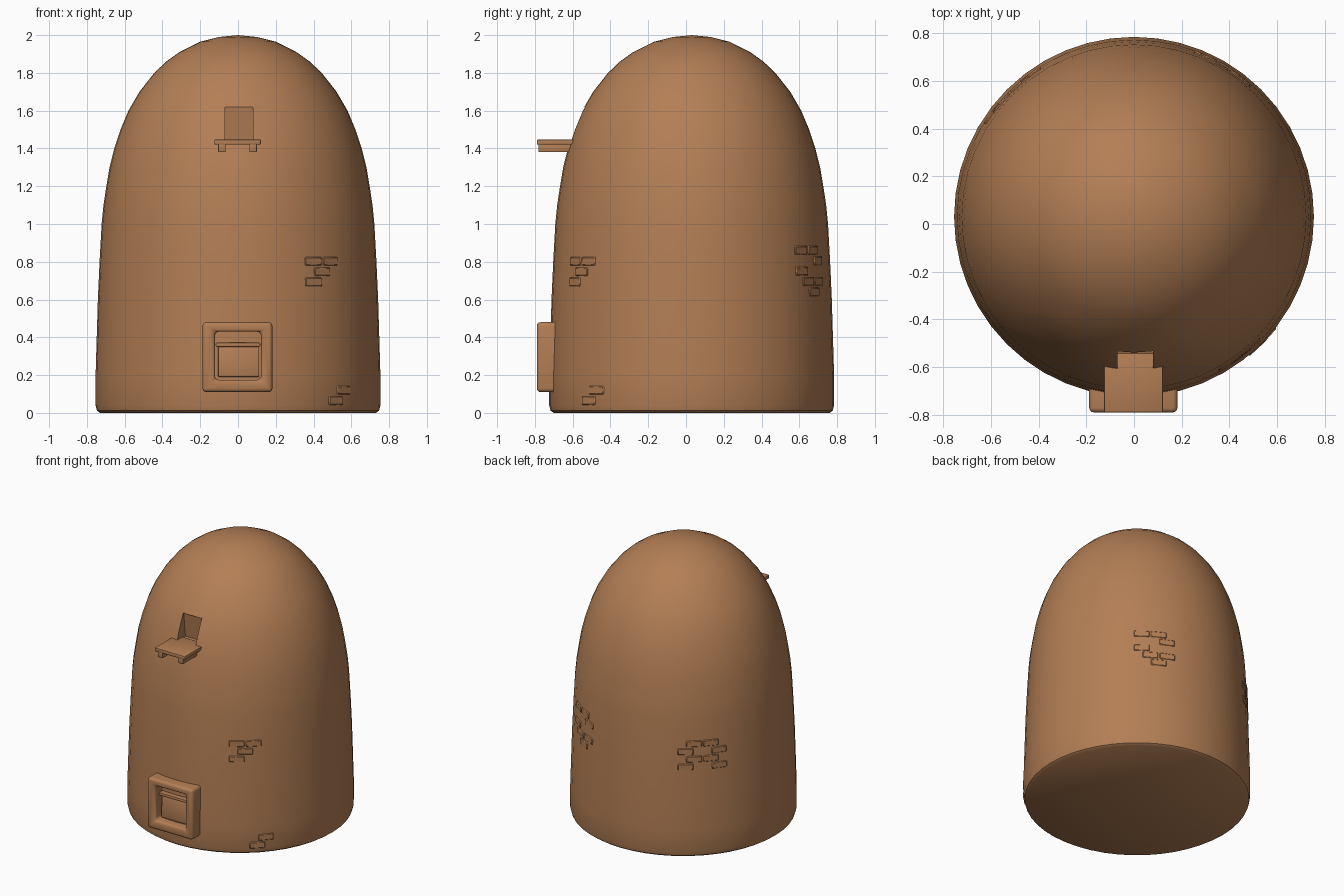
import bpy, bmesh, math, random
from mathutils import Matrix, Vector

random.seed(4)
cube = bpy.data.objects.get("Cube")
if cube:
    bpy.data.objects.remove(cube, do_unlink=True)

CENTRE_Y = 0.03
clay = bpy.data.materials.new("brown clay")
clay.use_nodes = True
clay.diffuse_color = (0.45, 0.21, 0.09, 1)
bsdf = next(n for n in clay.node_tree.nodes if n.type == "BSDF_PRINCIPLED")
bsdf.inputs["Base Color"].default_value = clay.diffuse_color
bsdf.inputs["Roughness"].default_value = 0.9


def finish(bm, name):
    bmesh.ops.recalc_face_normals(bm, faces=bm.faces)
    mesh = bpy.data.meshes.new(name)
    bm.to_mesh(mesh)
    bm.free()
    obj = bpy.data.objects.new(name, mesh)
    bpy.context.collection.objects.link(obj)
    mesh.materials.append(clay)
    return obj


def activate(obj):
    bpy.ops.object.select_all(action="DESELECT")
    obj.select_set(True)
    bpy.context.view_layer.objects.active = obj


def smooth(obj, degrees=40):
    activate(obj)
    bpy.ops.object.shade_smooth_by_angle(angle=math.radians(degrees))


def box(name, low, high):
    low, high = Vector(low), Vector(high)
    bm = bmesh.new()
    bmesh.ops.create_cube(bm, size=1)
    for v in bm.verts:
        v.co = (low + high) / 2 + v.co * (high - low)
    return finish(bm, name)


def bevel(obj, width, segments=2):
    mod = obj.modifiers.new("Bevel", "BEVEL")
    mod.width, mod.segments = width, segments
    activate(obj)
    bpy.ops.object.modifier_apply(modifier=mod.name)
    smooth(obj)


def cut(obj, cutter):
    mod = obj.modifiers.new("Cut", "BOOLEAN")
    mod.operation, mod.object, mod.solver = "DIFFERENCE", cutter, "EXACT"
    activate(obj)
    bpy.ops.object.modifier_apply(modifier=mod.name)
    bpy.data.objects.remove(cutter, do_unlink=True)


# Domed body, turned from a profile of (radius, height)
profile = [(0, 0), (0.73, 0), (0.747, 0.012), (0.754, 0.04), (0.754, 0.2), (0.748, 0.4),
           (0.742, 0.6), (0.733, 0.8), (0.722, 1), (0.712, 1.1), (0.697, 1.2), (0.68, 1.3),
           (0.655, 1.4), (0.622, 1.5), (0.58, 1.6), (0.522, 1.7), (0.443, 1.8),
           (0.38, 1.86), (0.31, 1.91), (0.2, 1.965), (0.1, 1.99), (0, 2)]


def radius_at(z):
    for (r0, z0), (r1, z1) in zip(profile[1:], profile[2:]):
        if z0 <= z <= z1:
            return r0 + (r1 - r0) * (z - z0) / (z1 - z0)


bm = bmesh.new()
verts = [bm.verts.new((r, CENTRE_Y, z)) for r, z in profile]
edges = [bm.edges.new(pair) for pair in zip(verts, verts[1:])]
bmesh.ops.spin(bm, geom=verts + edges, cent=(0, CENTRE_Y, 0), axis=(0, 0, 1),
               angle=math.tau, steps=48, use_duplicate=False)
bmesh.ops.remove_doubles(bm, verts=bm.verts, dist=0.0005)
body = finish(bm, "domed_body")

# Window recess with a back wall that leans forward
window = box("window_cutter", (-0.07, -0.95, 1.44), (0.08, -0.51, 1.62))
for v in window.data.vertices:
    if v.co.y > -0.6 and v.co.z > 1.5:
        v.co.y -= 0.02
cut(body, window)
smooth(body)

# Window ledge on two brackets
bevel(box("window_ledge", (-0.125, -0.79, 1.42), (0.122, -0.54, 1.447)), 0.006)
for side, x in (("right", -0.085), ("left", 0.08)):
    bevel(box(side + "_ledge_bracket", (x - 0.02, -0.782, 1.38), (x + 0.02, -0.6, 1.425)), 0.005)

# Square door frame with a rounded edge
frame = box("door_frame", (-0.188, -0.79, 0.11), (0.182, -0.62, 0.48))
cut(frame, box("door_cutter", (-0.122, -0.9, 0.175), (0.122, -0.5, 0.43)))
bevel(frame, 0.02, 3)

# Door board, leaning back at the top, with a cross bar
board = box("door_board", (-0.105, -0.745, 0.19), (0.112, -0.68, 0.36))
for v in board.data.vertices:
    if v.co.z > 0.3:
        v.co.y += 0.012
bevel(board, 0.006)
bevel(box("door_bar", (-0.118, -0.752, 0.35), (0.118, -0.69, 0.372)), 0.006)


# Patches of bare bricks, lying almost flush with the wall
def brick_patch(name, azimuth, height, rows, columns):
    bm = bmesh.new()
    for row in range(rows):
        for col in range(columns):
            if random.random() < 0.35:
                continue
            z = height + (row - (rows - 1) / 2) * 0.055
            shift = (col - (columns - 1) / 2 + (row % 2) / 2) * 0.115
            angle = math.radians(azimuth) + shift / 0.74
            place = (Matrix.Translation((0, CENTRE_Y, z)) @ Matrix.Rotation(angle, 4, "Z")
                     @ Matrix.Translation((radius_at(z) - 0.006, 0, 0))
                     @ Matrix.Diagonal((0.018, 0.105, 0.046, 1)))
            bmesh.ops.create_cube(bm, size=1, matrix=place)
    bevel(finish(bm, name), 0.005, 1)


brick_patch("front_left_bricks", -57, 0.72, 4, 2)
brick_patch("front_left_low_bricks", -42, 0.12, 3, 2)
brick_patch("back_left_bricks", 57, 0.75, 5, 2)
brick_patch("back_right_bricks", 135, 0.74, 4, 3)
